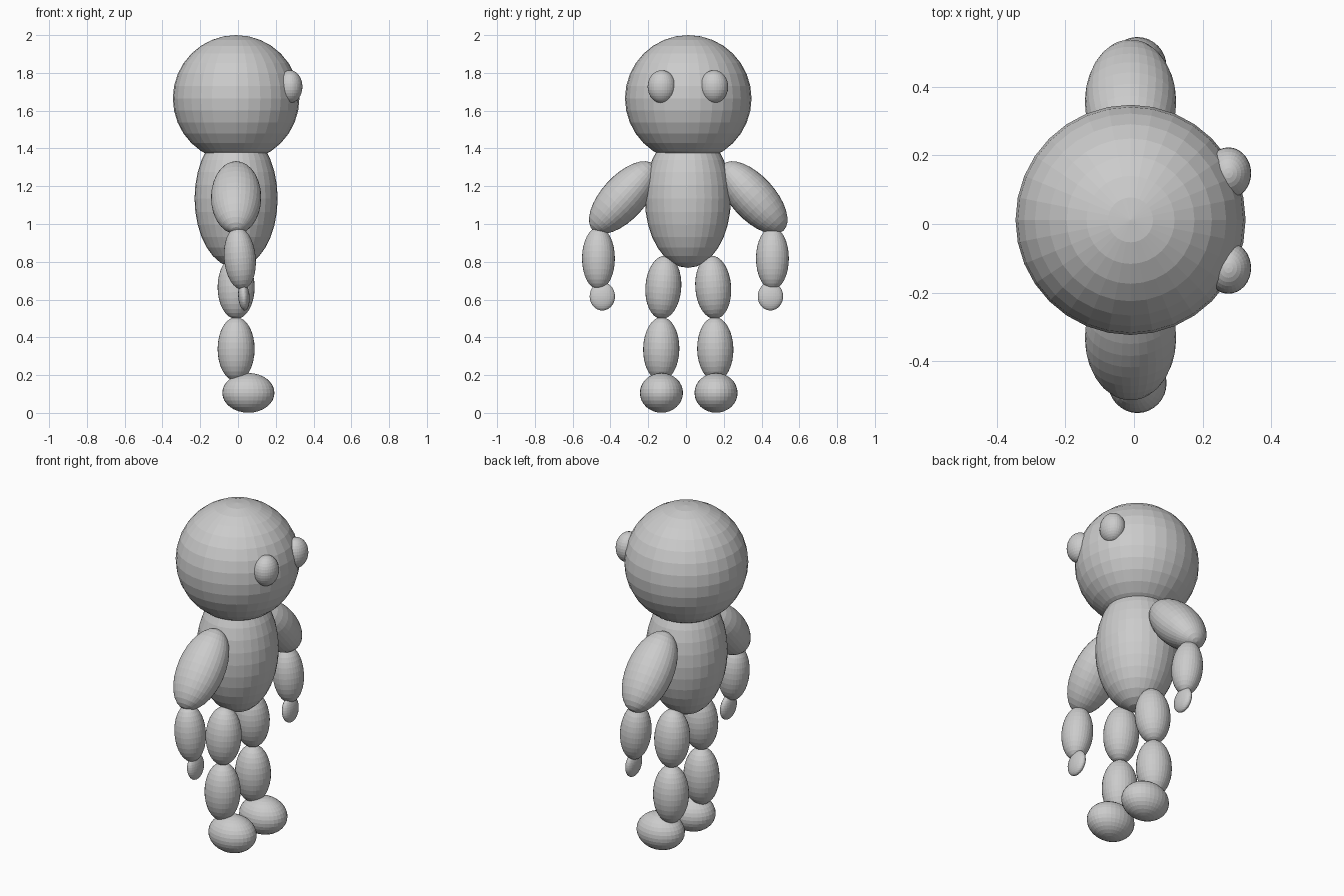
import bpy
from math import radians

if "Cube" in bpy.data.objects:
    bpy.data.objects.remove(bpy.data.objects["Cube"])


def ball(name, loc, size, rot=(0, 0, 0)):
    """Flat-faced ellipsoid: centre, half-sizes, rotation in degrees."""
    bpy.ops.mesh.primitive_uv_sphere_add(
        segments=32, ring_count=16, radius=1, location=loc,
        rotation=[radians(a) for a in rot])
    ob = bpy.context.object
    ob.name = name
    ob.scale = size
    return ob


def pair(name, x, off, z, size, tilt=0, pitch=0, mid=0.012):
    """Left and right copy, mirrored across y = mid."""
    for side, s in (("left", 1), ("right", -1)):
        ball(f"{side}_{name}", (x, mid + s * off, z), size, (s * tilt, pitch, 0))


# Head and body
ball("head", (-0.01, 0.012, 1.665), (0.335, 0.335, 0.335))
ball("torso", (-0.01, 0.010, 1.135), (0.22, 0.228, 0.367))

# Eyes on the +x side of the head
pair("eye", 0.275, 0.138, 1.727, (0.066, 0.075, 0.087), mid=0.010)

# Arms
pair("upper_arm", -0.01, 0.343, 1.14, (0.133, 0.117, 0.238), tilt=42.5)
pair("forearm", 0.01, 0.4605, 0.818, (0.084, 0.087, 0.165), pitch=-5, mid=-0.003)
pair("hand", 0.031, 0.445, 0.617, (0.03, 0.067, 0.075), pitch=-4, mid=0.002)

# Legs
pair("thigh", -0.01, 0.132, 0.665, (0.098, 0.095, 0.168), tilt=4)
pair("shin", -0.01, 0.143, 0.338, (0.098, 0.096, 0.169), tilt=1)
pair("foot", 0.055, 0.1445, 0.106, (0.138, 0.114, 0.105), mid=0.0145)
